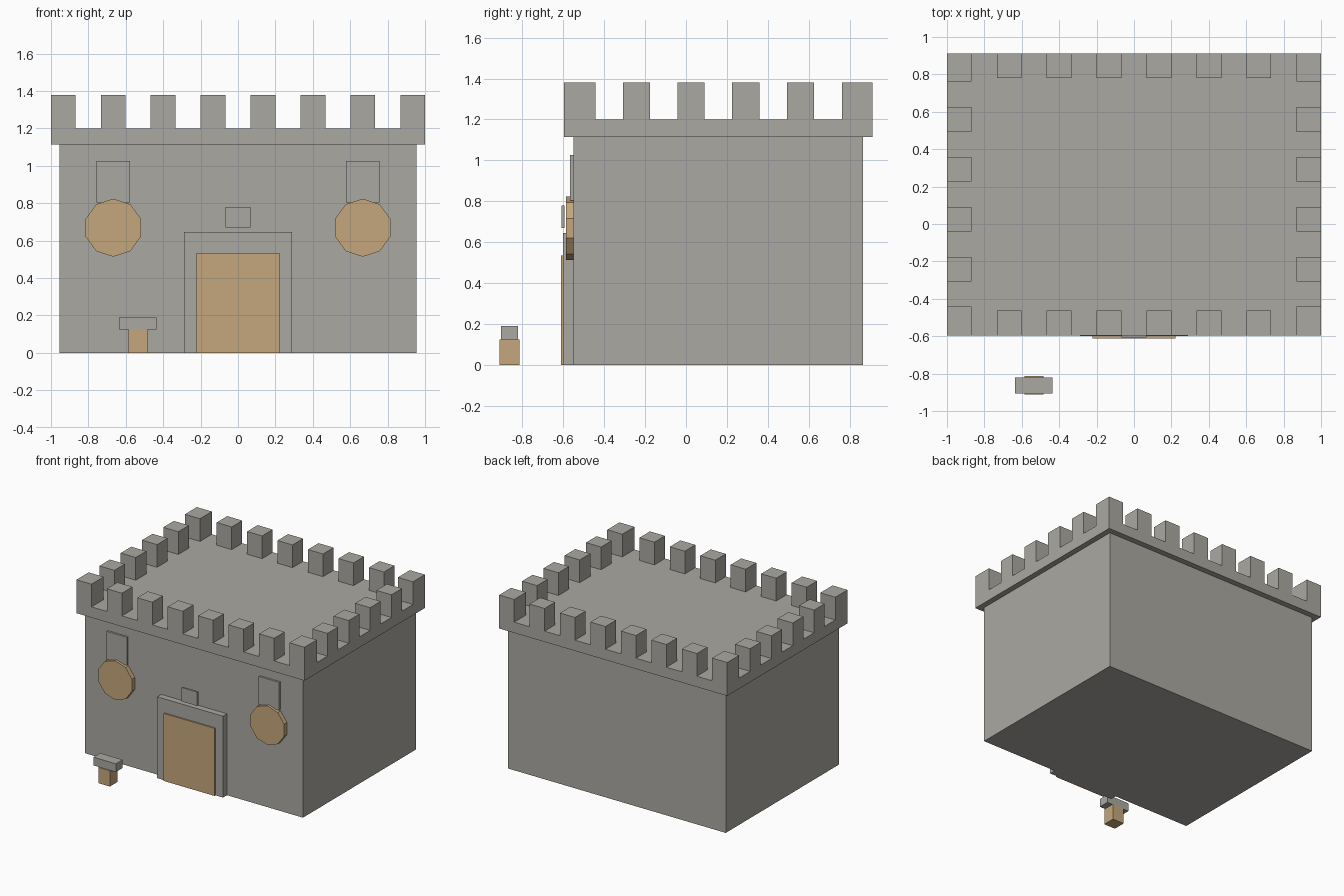
import bpy, math

if "Cube" in bpy.data.objects:
    bpy.data.objects.remove(bpy.data.objects["Cube"])


def material(name, rgb):
    m = bpy.data.materials.new(name)
    m.diffuse_color = (*rgb, 1)
    m.use_nodes = True
    m.node_tree.nodes["Principled BSDF"].inputs["Base Color"].default_value = m.diffuse_color
    return m


STONE = material("grey stone", (0.41, 0.395, 0.36))
WOOD = material("tan wood", (0.56, 0.39, 0.205))


def box(name, x, y, z, mat):
    """Box from (min, max) ranges on each axis."""
    v = [(a, b, c) for a in x for b in y for c in z]
    f = [(0, 1, 3, 2), (4, 6, 7, 5), (0, 4, 5, 1), (2, 3, 7, 6), (0, 2, 6, 4), (1, 5, 7, 3)]
    me = bpy.data.meshes.new(name)
    me.from_pydata(v, [], f)
    me.materials.append(mat)
    ob = bpy.data.objects.new(name, me)
    bpy.context.collection.objects.link(ob)
    return ob


# Main body and overhanging roof slab
FRONT, BACK = -0.595, 0.912
MID = (FRONT + BACK) / 2
box("walls", (-0.955, 0.955), (-0.55, 0.866), (0, 1.115), STONE)
box("roof_slab", (-1, 1), (FRONT, BACK), (1.115, 1.2), STONE)

# Battlements: the corner blocks are slightly longer in y
TOP = (1.2, 1.38)
STEP, W = 0.267, 0.132
for i in range(1, 7):
    x = (i - 3.5) * STEP
    for y in ((FRONT, FRONT + W), (BACK - W, BACK)):
        box("merlon", (x - W / 2, x + W / 2), y, TOP, STONE)
for x in ((-1, -1 + W), (1 - W, 1)):
    for i in range(1, 5):
        y = MID + (i - 2.5) * STEP
        box("merlon", x, (y - W / 2, y + W / 2), TOP, STONE)
    for y in ((FRONT, -0.442), (0.763, BACK)):
        box("corner_merlon", x, y, TOP, STONE)

# Doorway with a small plaque above
box("door_frame", (-0.288, 0.288), (-0.6, -0.55), (0, 0.645), STONE)
box("door", (-0.223, 0.223), (-0.612, -0.6), (0, 0.535), WOOD)
box("plaque", (-0.068, 0.068), (-0.608, -0.593), (0.67, 0.78), STONE)

# Round shields hanging below stone plates
for s in (-1, 1):
    cx = s * 0.667
    box("shield_plate", (cx - 0.089, cx + 0.089), (-0.566, -0.55), (0.803, 1.025), STONE)
    bpy.ops.mesh.primitive_cylinder_add(vertices=10, radius=0.155, depth=0.036,
                                        location=(cx, -0.568, 0.669),
                                        rotation=(math.pi / 2, 0, 0))
    shield = bpy.context.object
    shield.name = "round_shield"
    shield.data.materials.append(WOOD)

# Small sign standing in front
box("sign_post", (-0.585, -0.485), (-0.912, -0.814), (0, 0.125), WOOD)
box("sign_board", (-0.635, -0.437), (-0.905, -0.82), (0.125, 0.19), STONE)
